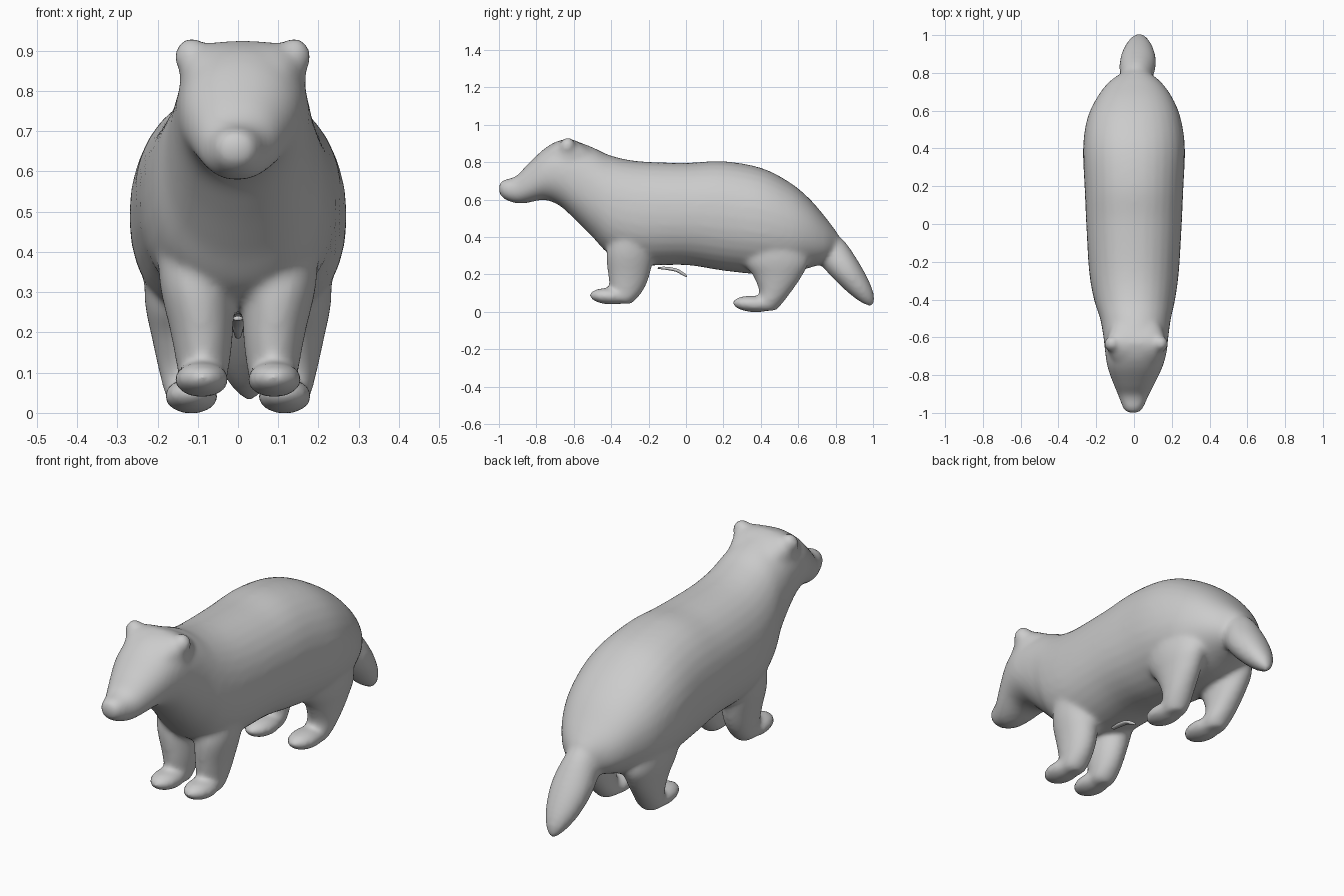
import bpy, bmesh, math
from mathutils import Vector, Matrix

cube = bpy.data.objects.get("Cube")
if cube:
    bpy.data.objects.remove(cube)

fur = bpy.data.materials.new("grey fur")
fur.use_nodes = True
GREY = (0.6, 0.6, 0.6, 1)
fur.diffuse_color = GREY
fur.node_tree.nodes["Principled BSDF"].inputs["Base Color"].default_value = GREY


def smooth_rows(rows, steps):
    """Catmull-Rom interpolation of every column."""
    out = []
    for i in range(len(rows) - 1):
        p = [rows[max(0, min(len(rows) - 1, i + k))] for k in (-1, 0, 1, 2)]
        for s in range(steps):
            t = s / steps
            out.append([b + 0.5 * t * (c - a + t * (2*a - 5*b + 4*c - d + t * (3*(b - c) + d - a)))
                        for a, b, c, d in zip(*p)])
    return out + [list(rows[-1])]


def loft(bm, rows, axis, power=1.0, steps=5, sides=32):
    """Skin oval rings; each row is x, y, z, half width, half size along axis."""
    axis = Vector(axis).normalized()
    rings = []
    for x, y, z, rw, rh in smooth_rows(rows, steps):
        ring = []
        for k in range(sides):
            a = math.tau * k / sides
            c, s = (math.copysign(abs(f) ** power, f) for f in (math.cos(a), math.sin(a)))
            ring.append(bm.verts.new(Vector((x + rw * c, y, z)) + axis * rh * s))
        rings.append(ring)
    faces = [bm.faces.new(rings[0]), bm.faces.new(rings[-1][::-1])]
    for r, q in zip(rings, rings[1:]):
        for k in range(sides):
            n = (k + 1) % sides
            faces.append(bm.faces.new((r[k], q[k], q[n], r[n])))
    bmesh.ops.recalc_face_normals(bm, faces=faces)


def ball(bm, centre, radii, tilt=0):
    m = (Matrix.Translation(centre) @ Matrix.Rotation(tilt, 4, 'X')
         @ Matrix.Diagonal((*radii, 1)))
    bmesh.ops.create_uvsphere(bm, u_segments=24, v_segments=16, radius=1, matrix=m)


def finish(bm, name):
    mesh = bpy.data.meshes.new(name)
    bm.to_mesh(mesh)
    bm.free()
    mesh.materials.append(fur)
    mesh.shade_smooth()
    ob = bpy.data.objects.new(name, mesh)
    bpy.context.collection.objects.link(ob)
    return ob


bm = bmesh.new()

# Trunk, neck and head: centre x, y, underside, top, half width
profile = [
    (-.005, -1.0, .635, .685, .03), (-.005, -.975, .605, .705, .053), (-.003, -.91, .58, .725, .08),
    (0, -.85, .582, .785, .108), (.005, -.76, .598, .87, .145), (.01, -.68, .57, .915, .163),
    (.01, -.6, .50, .915, .172), (.008, -.5, .40, .88, .188), (.003, -.4, .30, .835, .215),
    (0, -.25, .25, .805, .238), (0, 0, .25, .797, .253), (0, .2, .22, .805, .262),
    (0, .4, .20, .77, .27), (0, .55, .205, .695, .25), (.003, .66, .235, .605, .205),
    (.005, .75, .265, .50, .14), (.01, .81, .31, .42, .06)]
loft(bm, [(x, y, (lo + hi) / 2, w, (hi - lo) / 2) for x, y, lo, hi, w in profile],
     (0, 0, 1), power=.92)

# Flat, square crown between the ears
loft(bm, [(.01, -.8, .76, .09, .055), (.01, -.72, .8, .13, .09), (.012, -.65, .83, .155, .093),
          (.012, -.59, .82, .15, .095), (.01, -.5, .78, .12, .085)], (0, 0, 1), power=.65)

# Tail
loft(bm, [(.005, .69, .40, .05, .08), (.012, .77, .33, .082, .09), (.02, .85, .23, .097, .082),
          (.024, .92, .14, .08, .065), (.027, .97, .075, .048, .042), (.028, .997, .035, .014, .014)],
     (0, .8, .6))

for side in (-1, 1):
    # Rounded ears
    ball(bm, (side * .128 + .012, -.635, .885), (.042, .042, .05), -.3)
    # Front leg and paw
    loft(bm, [(side * .11, -.29, .45, .09, .1), (side * .103, -.3, .32, .092, .125),
              (side * .09, -.305, .2, .078, .112), (side * .087, -.315, .12, .066, .09),
              (side * .087, -.33, .065, .055, .062), (side * .087, -.33, .043, .03, .037)], (0, 1, 0))
    ball(bm, (side * .09, -.41, .083), (.069, .108, .044), -.06)
    # Hind leg and paw
    loft(bm, [(side * .13, .47, .42, .1, .13), (side * .14, .48, .28, .092, .175),
              (side * .138, .49, .19, .077, .13), (side * .13, .475, .1, .066, .083),
              (side * .12, .44, .04, .06, .072), (side * .12, .43, .006, .04, .05)], (0, 1, 0))
    ball(bm, (side * .116, .36, .042), (.068, .113, .044), -.06)

# Fuse everything into one soft skin
body = finish(bm, "body")
remesh = body.modifiers.new("fuse", 'REMESH')
remesh.mode = 'VOXEL'
remesh.voxel_size = .011
remesh.use_smooth_shade = True
soften = body.modifiers.new("soften", 'SMOOTH')
soften.factor = .5
soften.iterations = 16

# Thin loose strand under the belly
bm = bmesh.new()
loft(bm, [(0, -.15, .235, .012, .006), (0, -.1, .232, .015, .009), (0, -.05, .222, .015, .009),
          (0, -.02, .205, .012, .009), (0, .005, .19, .008, .006)], (0, .3, 1), sides=10)
finish(bm, "belly_strand")
